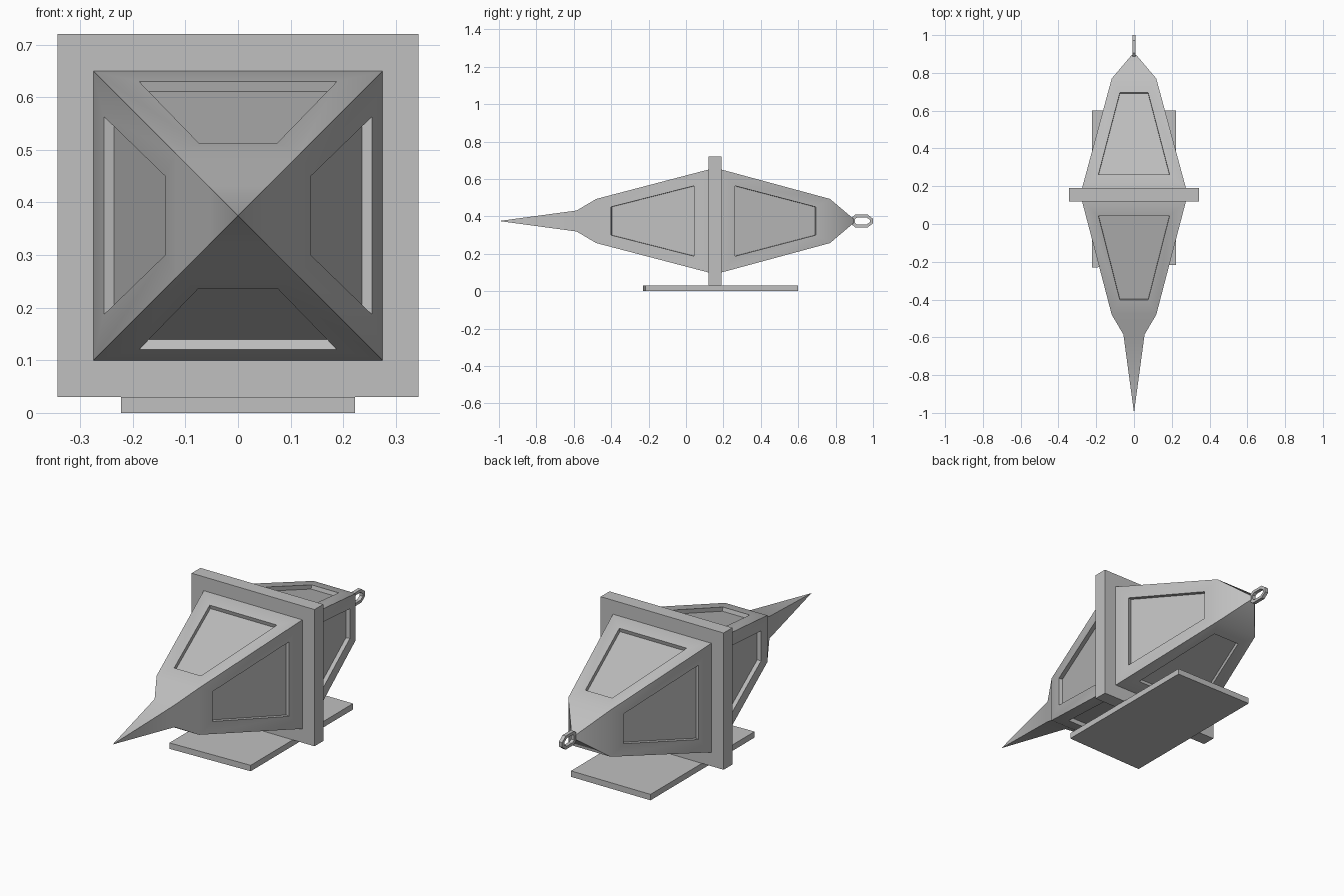
import bpy, bmesh, math
from mathutils import Matrix, Vector

cube = bpy.data.objects.get("Cube")
if cube:
    bpy.data.objects.remove(cube, do_unlink=True)

grey = bpy.data.materials.new("plain_grey")
grey.use_nodes = True
colour = (0.53, 0.53, 0.53, 1)
grey.diffuse_color = colour
grey.node_tree.nodes["Principled BSDF"].inputs["Base Color"].default_value = colour

AXIS_Z = 0.375


def finish(name, bm):
    bmesh.ops.remove_doubles(bm, verts=bm.verts, dist=1e-5)
    bmesh.ops.recalc_face_normals(bm, faces=bm.faces)
    mesh = bpy.data.meshes.new(name)
    bm.to_mesh(mesh)
    bm.free()
    mesh.materials.append(grey)
    obj = bpy.data.objects.new(name, mesh)
    bpy.context.collection.objects.link(obj)
    bpy.ops.object.select_all(action='DESELECT')
    obj.select_set(True)
    bpy.context.view_layer.objects.active = obj
    bpy.ops.object.shade_smooth_by_angle(angle=math.radians(30))
    return obj


def box(name, lo, hi, skew=0):
    """Axis-aligned box; skew shifts the front edge of the +x side."""
    bm = bmesh.new()
    bmesh.ops.create_cube(bm, size=1)
    for v in bm.verts:
        front_left = v.co.x > 0 and v.co.y < 0
        v.co = Vector(hi[i] if v.co[i] > 0 else lo[i] for i in range(3))
        if front_left:
            v.co.y += skew
    return finish(name, bm)


def add_face(bm, points):
    bm.faces.new([bm.verts.new(p) for p in points])


def strip(bm, outer, inner):
    """Join two four-cornered loops with quads."""
    for i in range(4):
        j = (i + 1) % 4
        add_face(bm, (outer[i], outer[j], inner[j], inner[i]))


# Square-section body: (y, half width), with recessed panels on two spans
sections = [(-1, 0), (-0.585, 0.056), (-0.48, 0.118), (0.12, 0.275),
            (0.19, 0.275), (0.77, 0.118), (0.895, 0.012)]
panels = {2: ((-0.402, 0.075), (0.043, 0.188)),
          5 - 1: ((0.263, 0.188), (0.695, 0.075))}
RECESS = 0.02

bm = bmesh.new()
for side in range(4):
    turn = Matrix.Rotation(side * math.pi / 2, 3, 'Y')

    def place(u, y, r):
        return turn @ Vector((u, y, r)) + Vector((0, 0, AXIS_Z))

    for i in range(len(sections) - 1):
        (y0, r0), (y1, r1) = sections[i], sections[i + 1]
        outer = [place(-r0, y0, r0), place(r0, y0, r0),
                 place(r1, y1, r1), place(-r1, y1, r1)]
        if i not in panels:
            if r0 == 0:
                outer = outer[1:]
            add_face(bm, outer)
            continue
        slope = (r1 - r0) / (y1 - y0)
        (ya, wa), (yb, wb) = panels[i]
        rim = [place(u, y, r0 + slope * (y - y0))
               for u, y in ((-wa, ya), (wa, ya), (wb, yb), (-wb, yb))]
        inward = turn @ Vector((0, slope, -1)).normalized() * RECESS
        floor = [p + inward for p in rim]
        strip(bm, outer, rim)
        strip(bm, rim, floor)
        add_face(bm, floor)

# Blunt rear end
y, r = sections[-1]
add_face(bm, [(x, y, AXIS_Z + z) for x, z in ((-r, -r), (r, -r), (r, r), (-r, r))])
finish("pointed_body", bm)

# Square plate around the middle, and the base slab
box("middle_plate", (-0.343, 0.12, 0.03), (0.343, 0.19, 0.72))
box("base_slab", (-0.222, -0.23, 0), (0.222, 0.6, 0.03), skew=0.014)

# Faceted ring at the rear
half = [(1.0, 0.012), (0.972, 0.034), (0.905, 0.034), (0.888, 0.02)]
outline = half + [(y, -z) for y, z in reversed(half)]
middle = 0.943
inner = [(middle + (y - middle) * 0.7, z * 0.58) for y, z in outline]
bm = bmesh.new()
T = 0.009
loops = [[(x, y, AXIS_Z + z) for y, z in loop]
         for x, loop in ((-T, outline), (T, outline), (T, inner), (-T, inner))]
for a in range(4):
    b = (a + 1) % 4
    for i in range(len(outline)):
        j = (i + 1) % len(outline)
        add_face(bm, (loops[a][i], loops[a][j], loops[b][j], loops[b][i]))
finish("rear_ring", bm)
